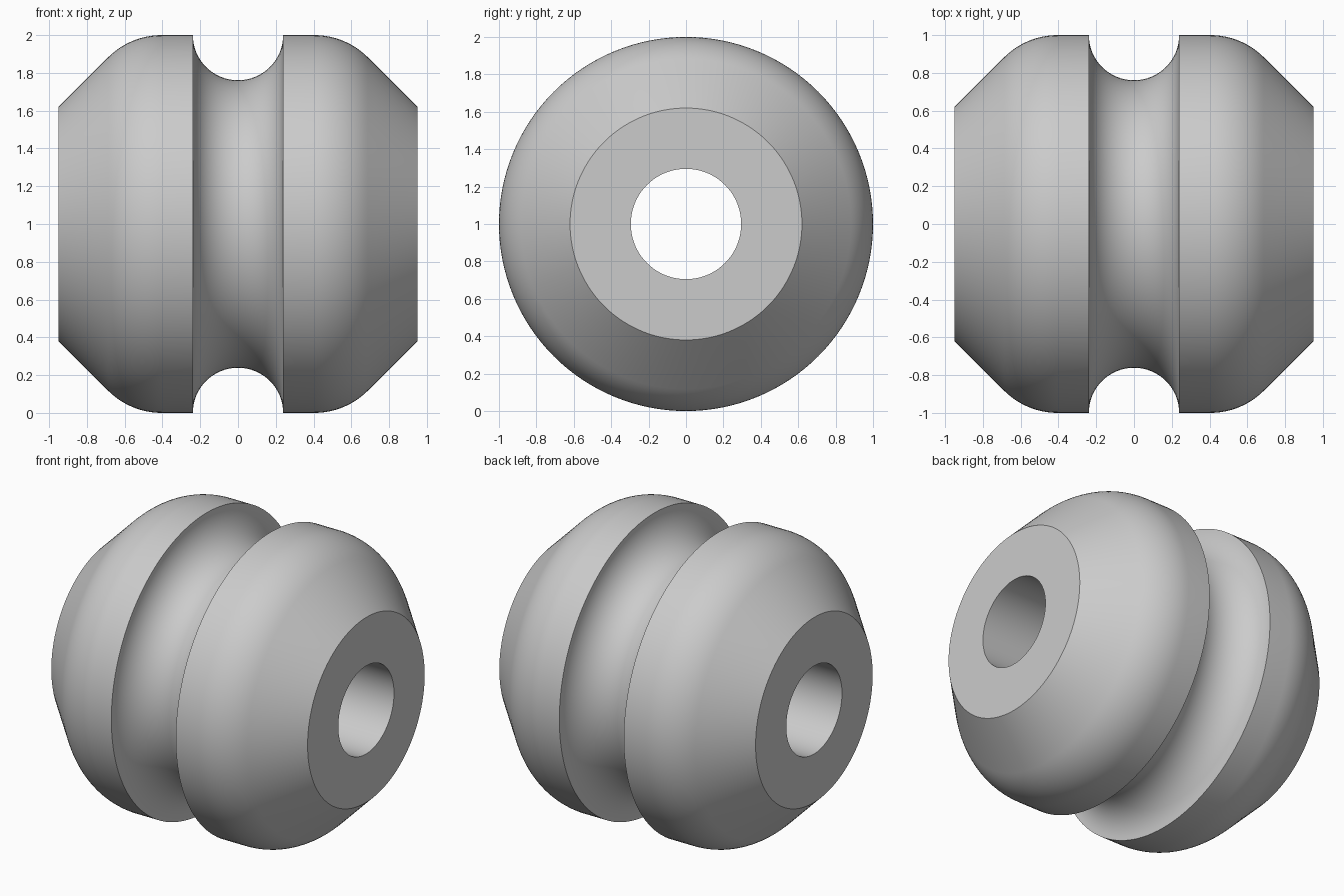
import bpy, bmesh
from math import cos, sin, pi, radians
from mathutils import Matrix, Vector

cube = bpy.data.objects.get("Cube")
if cube:
    bpy.data.objects.remove(cube, do_unlink=True)

SEGMENTS = 128
OUTER, BORE, HALF_WIDTH = 1.0, 0.295, 0.95
END_RADIUS, GROOVE, SHOULDER = 0.62, 0.239, 0.4


def arc(cx, cr, radius, start, end, steps):
    """Points (x, radius) along an arc, angles in degrees."""
    angles = [radians(start + (end - start) * i / steps) for i in range(steps + 1)]
    return [(cx + radius * cos(a), cr + radius * sin(a)) for a in angles]


# Rounded shoulder that is tangent to the rim and to the 45 degree chamfer
tangent = SHOULDER * (2 ** 0.5 - 1)
corner_x = HALF_WIDTH - (OUTER - END_RADIUS)
shoulder = arc(corner_x - tangent, OUTER - SHOULDER, SHOULDER, 45, 90, 12)

# Closed cross-section: right half, groove, mirrored left half
right = [(HALF_WIDTH, BORE), (HALF_WIDTH, END_RADIUS)] + shoulder
left = [(-x, r) for x, r in reversed(right)]
groove = arc(0, OUTER, GROOVE, 0, -180, 32)
profile = right + groove + left

# Revolve the section about the x axis
bm = bmesh.new()
rings = []
for i in range(SEGMENTS):
    turn = Matrix.Rotation(2 * pi * i / SEGMENTS, 3, 'X')
    rings.append([bm.verts.new(turn @ Vector((x, 0, r)) + Vector((0, 0, OUTER)))
                  for x, r in profile])
for i, ring in enumerate(rings):
    following = rings[(i + 1) % SEGMENTS]
    for j in range(len(profile)):
        k = (j + 1) % len(profile)
        bm.faces.new((ring[j], ring[k], following[k], following[j]))
bmesh.ops.recalc_face_normals(bm, faces=bm.faces)

mesh = bpy.data.meshes.new("grooved_roller")
bm.to_mesh(mesh)
bm.free()
roller = bpy.data.objects.new("grooved_roller", mesh)
bpy.context.collection.objects.link(roller)

# Plain grey material
grey = bpy.data.materials.new("plain grey")
grey.use_nodes = True
colour = (0.6, 0.6, 0.6, 1)
grey.diffuse_color = colour
grey.node_tree.nodes["Principled BSDF"].inputs["Base Color"].default_value = colour
mesh.materials.append(grey)

# Smooth curves with crisp rims
bpy.ops.object.select_all(action='DESELECT')
roller.select_set(True)
bpy.context.view_layer.objects.active = roller
bpy.ops.object.shade_smooth_by_angle(angle=radians(30))
